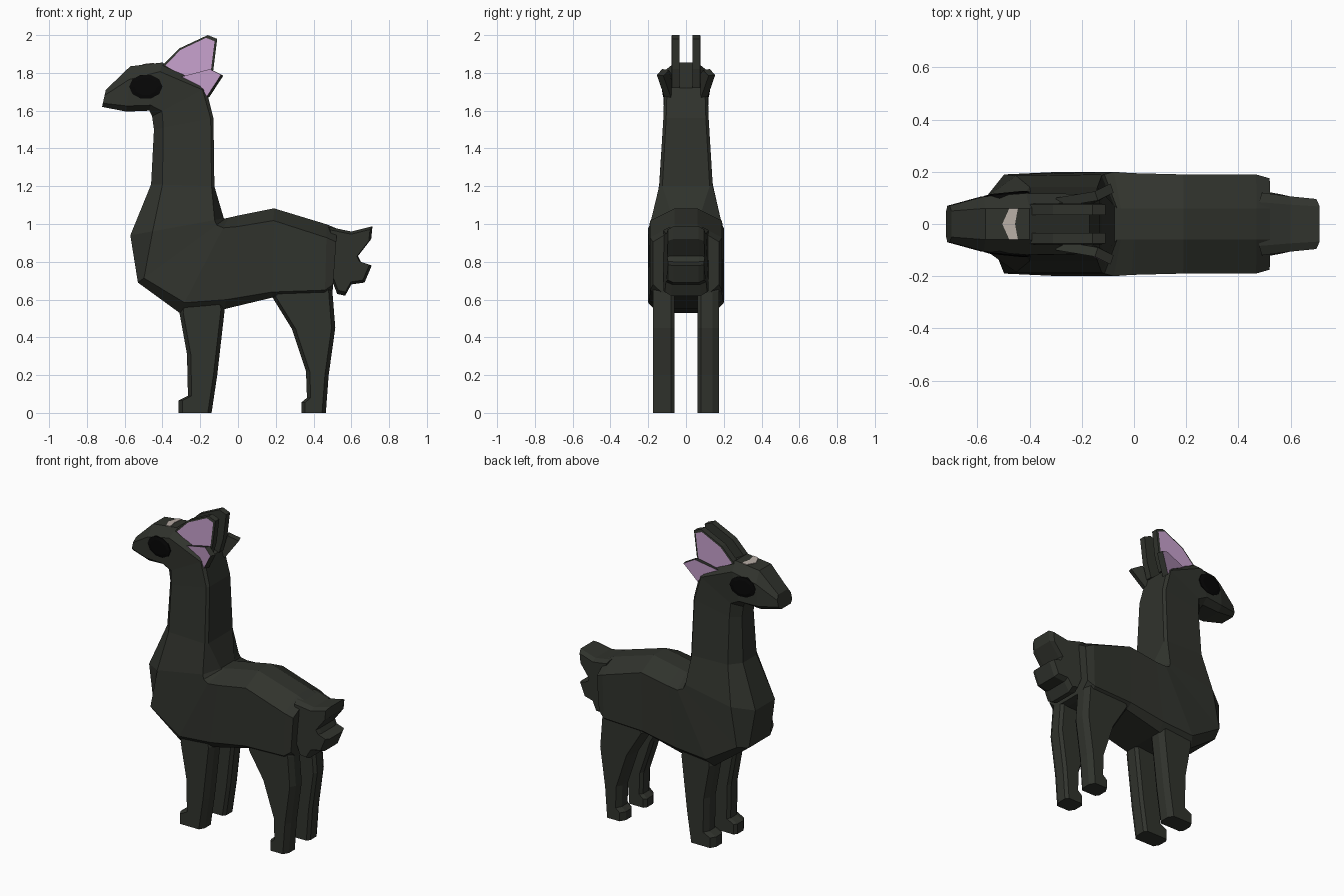
import bpy, bmesh
from math import cos, sin, pi
from mathutils import Vector


def material(name, rgb):
    m = bpy.data.materials.new(name)
    m.diffuse_color = (*rgb, 1)
    return m


WOOL = material("dark_wool", (0.030, 0.033, 0.026))
BLACK = material("eye_black", (0.002, 0.002, 0.002))
PINK = material("ear_pink", (0.58, 0.36, 0.62))
PALE = material("pale_patch", (0.48, 0.42, 0.38))


def rings_object(name, rings, mats, end_mat=0):
    """Skin a list of equal-length vertex rings and cap both ends."""
    bm = bmesh.new()
    vs = [[bm.verts.new(p) for p in r] for r in rings]
    n = len(vs[0])
    for a, b in zip(vs, vs[1:]):
        for i in range(n):
            j = (i + 1) % n
            bm.faces.new((a[i], a[j], b[j], b[i]))
    bm.faces.new(vs[0][::-1])
    bm.faces.new(vs[-1]).material_index = end_mat
    bmesh.ops.recalc_face_normals(bm, faces=bm.faces)
    me = bpy.data.meshes.new(name)
    bm.to_mesh(me)
    bm.free()
    for m in mats:
        me.materials.append(m)
    ob = bpy.data.objects.new(name, me)
    bpy.context.collection.objects.link(ob)
    return ob


def section(px, pz, qx, qz, w, fp, dp, fq, dq):
    """Chamfered ring between midline points P (front/under) and Q (back/top)."""
    p, q = Vector((px, 0, pz)), Vector((qx, 0, qz))
    u = (q - p).normalized()
    y = Vector((0, 1, 0))
    half = [(p, fp), (p + u * dp, w), (q - u * dq, w), (q, fq)]
    return [c + y * k for c, k in half] + [c - y * k for c, k in half[::-1]]


# Head, neck and torso as one bending loft
body = [
    (-0.72, 1.62, -0.70, 1.71, 0.07, 0.05, 0.02, 0.05, 0.03),
    (-0.59, 1.595, -0.57, 1.835, 0.105, 0.07, 0.03, 0.06, 0.07),
    (-0.47, 1.60, -0.40, 1.855, 0.118, 0.07, 0.03, 0.06, 0.05),
    (-0.455, 1.57, -0.17, 1.72, 0.115, 0.06, 0.06, 0.10, 0.02),
    (-0.445, 1.50, -0.13, 1.56, 0.12, 0.06, 0.05, 0.105, 0.015),
    (-0.46, 1.21, -0.125, 1.20, 0.142, 0.07, 0.06, 0.125, 0.015),
    (-0.57, 0.94, -0.075, 1.03, 0.185, 0.10, 0.12, 0.07, 0.05),
    (-0.53, 0.69, -0.065, 1.03, 0.19, 0.11, 0.04, 0.06, 0.06),
    (-0.31, 0.53, -0.05, 1.033, 0.20, 0.15, 0.06, 0.06, 0.06),
    (-0.07, 0.55, 0.00, 1.045, 0.195, 0.15, 0.05, 0.06, 0.06),
    (0.18, 0.61, 0.19, 1.083, 0.19, 0.15, 0.03, 0.06, 0.065),
    (0.46, 0.62, 0.47, 0.998, 0.19, 0.15, 0.03, 0.06, 0.07),
    (0.50, 0.63, 0.525, 0.975, 0.175, 0.12, 0.05, 0.06, 0.07),
]
rings_object("body_neck_head", [section(*s) for s in body], [WOOL])

# Legs: side profiles extruded in y with chamfered front and back edges
front = [(-0.31, 0.53), (-0.27, 0.31), (-0.265, 0.09), (-0.315, 0.065), (-0.315, 0),
         (-0.14, 0), (-0.11, 0.2), (-0.07, 0.55), (-0.10, 0.68), (-0.29, 0.68)]
hind = [(0.18, 0.615), (0.285, 0.445), (0.36, 0.22), (0.365, 0.08), (0.335, 0.055),
        (0.335, 0), (0.465, 0), (0.48, 0.2), (0.515, 0.45), (0.50, 0.64),
        (0.46, 0.78), (0.30, 0.78)]


def leg(name, prof, side):
    def layer(y, inset):
        mid = len(prof) / 2
        out = []
        for i, (x, z) in enumerate(prof):
            d = inset if i < mid - 0.5 else -inset
            if i >= len(prof) - 1:
                d = inset
            out.append((x + d, side * y, z))
        return out
    rings_object(name, [layer(0.06, 0.015), layer(0.08, 0), layer(0.14, 0), layer(0.175, 0.02)], [WOOL])


# Ears: upright blade plus a lower leaf flaring outward, pink on the outer face
blade = [(-0.40, 1.84), (-0.31, 1.93), (-0.16, 2.0), (-0.11, 1.98), (-0.13, 1.82),
         (-0.16, 1.72), (-0.28, 1.76)]
leaf = [(-0.30, 0.10, 1.78), (-0.15, 0.125, 1.82), (-0.09, 0.155, 1.79), (-0.165, 0.115, 1.675),
        (-0.20, 0.105, 1.73)]

for side, tag in ((-1, "right"), (1, "left")):
    leg("front_leg_" + tag, front, side)
    leg("hind_leg_" + tag, hind, side)

    inner = [(x, side * 0.035, z) for x, z in blade]
    mid = [(x, side * 0.075, z) for x, z in blade]
    outer = [(-0.25 + (x + 0.25) * 0.9, side * 0.078, 1.84 + (z - 1.84) * 0.91) for x, z in blade]
    rings_object("ear_blade_" + tag, [inner, mid, outer], [WOOL, PINK], 1)

    back = [(x + 0.012, side * (y - 0.035), z - 0.005) for x, y, z in leaf]
    face = [(x, side * y, z) for x, y, z in leaf]
    rings_object("ear_leaf_" + tag, [back, face], [WOOL, PINK], 1)

    # Eye: flat faceted oval following the cheek
    def oval(r, lift):
        pts = []
        for i in range(10):
            a = 2 * pi * i / 10
            x = r * 0.088 * cos(a)
            pts.append((-0.488 + x, side * (0.113 + 0.1 * x + lift), 1.727 + r * 0.066 * sin(a)))
        return pts
    rings_object("eye_" + tag, [oval(1, -0.04), oval(1, 0.003), oval(0.7, 0.008)], [BLACK])

# Tail: notched tuft, narrowing towards the tip
tail = [(0.48, 0.985), (0.60, 0.96), (0.712, 0.988), (0.705, 0.92), (0.635, 0.83),
        (0.65, 0.80), (0.708, 0.78), (0.67, 0.69), (0.60, 0.68), (0.567, 0.62),
        (0.525, 0.63), (0.49, 0.72)]


def tail_layer(k, shrink):
    return [(0.58 + (x - 0.58) * shrink, k * (0.12 - 0.2 * max(0, min(x - 0.53, 0.12))),
             0.82 + (z - 0.82) * shrink) for x, z in tail]


rings_object("tail", [tail_layer(-1, 0.9), tail_layer(-0.7, 1), tail_layer(0.7, 1),
                      tail_layer(1, 0.9)], [WOOL])

# Pale chevron patch on the forehead
chevron = [(-0.505, 0), (-0.478, 0.06), (-0.445, 0.06), (-0.456, 0), (-0.445, -0.06), (-0.478, -0.06)]
rings_object("forehead_patch", [[(x, y, 1.835 + (x + 0.57) * 0.118 + h) for x, y in chevron]
                                for h in (-0.01, 0.004)], [PALE])
